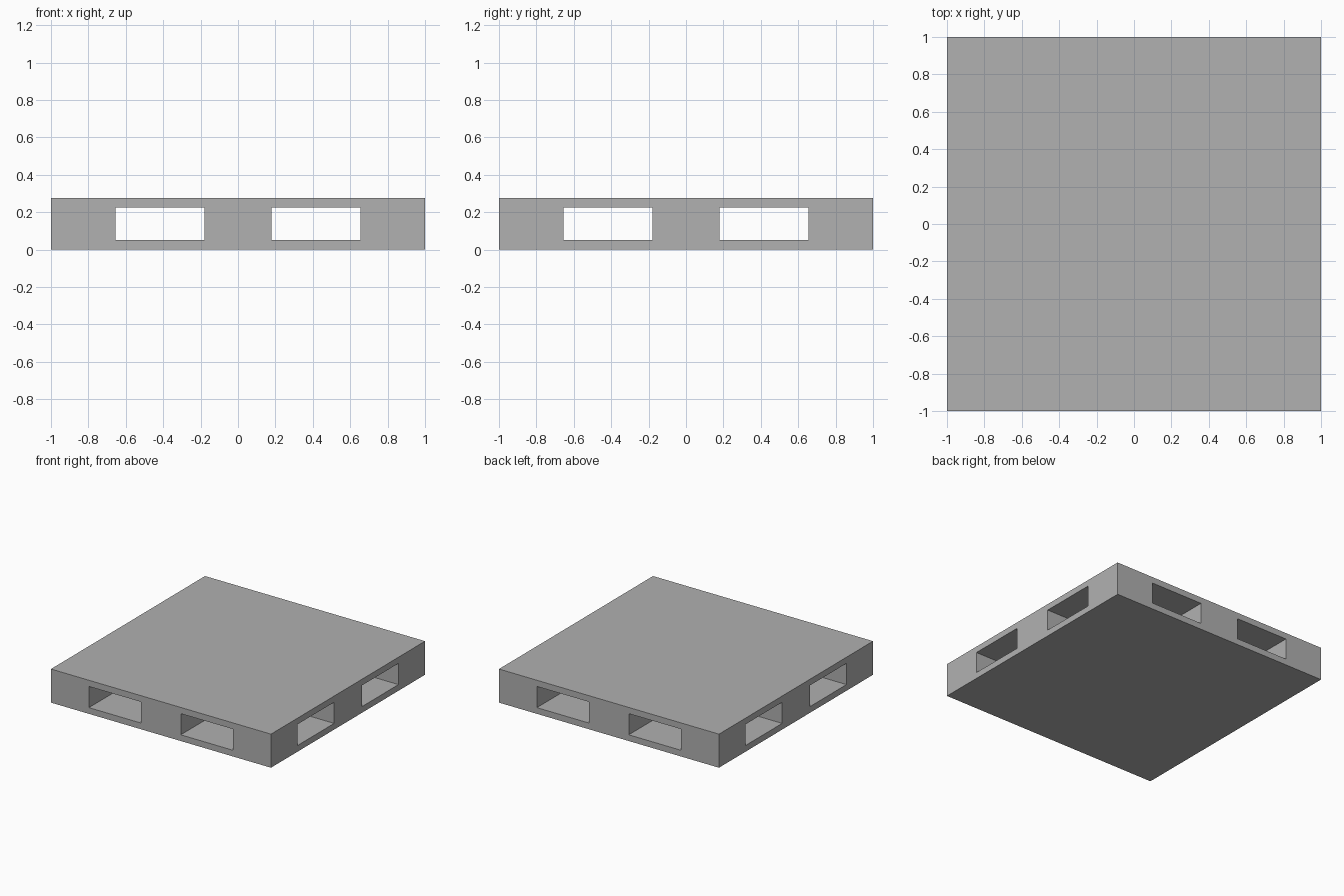
import bpy

if "Cube" in bpy.data.objects:
    bpy.data.objects.remove(bpy.data.objects["Cube"])

HEIGHT = 0.276
DECK = 0.051            # thickness of top and bottom decks
INNER, OUTER = 0.18, 0.655   # fork opening limits from the centre line


def box(name, size, location):
    bpy.ops.mesh.primitive_cube_add(size=1, location=location)
    obj = bpy.context.object
    obj.name = name
    obj.scale = size
    bpy.ops.object.transform_apply(location=True, rotation=False, scale=True)
    return obj


# Solid pallet body in mid grey
pallet = box("pallet", (2, 2, HEIGHT), (0, 0, HEIGHT / 2))
grey = bpy.data.materials.new("mid_grey")
grey.diffuse_color = (0.44, 0.44, 0.44, 1)
grey.use_nodes = True
grey.node_tree.nodes["Principled BSDF"].inputs["Base Color"].default_value = grey.diffuse_color
pallet.data.materials.append(grey)

# Two crossing pairs of fork tunnels, leaving nine blocks between the decks
width = OUTER - INNER
centre = (INNER + OUTER) / 2
tall = HEIGHT - 2 * DECK
cutters = []
for side in (-1, 1):
    cutters.append(box("tunnel_cutter", (width, 2.4, tall),
                       (side * centre, 0, HEIGHT / 2)))
    cutters.append(box("tunnel_cutter", (2.4, width, tall),
                       (0, side * centre, HEIGHT / 2)))

bpy.context.view_layer.objects.active = pallet
for cutter in cutters:
    cutter.hide_render = True
    cutter.data.materials.append(grey)
    mod = pallet.modifiers.new("fork_tunnel", 'BOOLEAN')
    mod.operation = 'DIFFERENCE'
    mod.solver = 'EXACT'
    mod.object = cutter
    bpy.ops.object.modifier_apply(modifier=mod.name)
    bpy.data.objects.remove(cutter)
